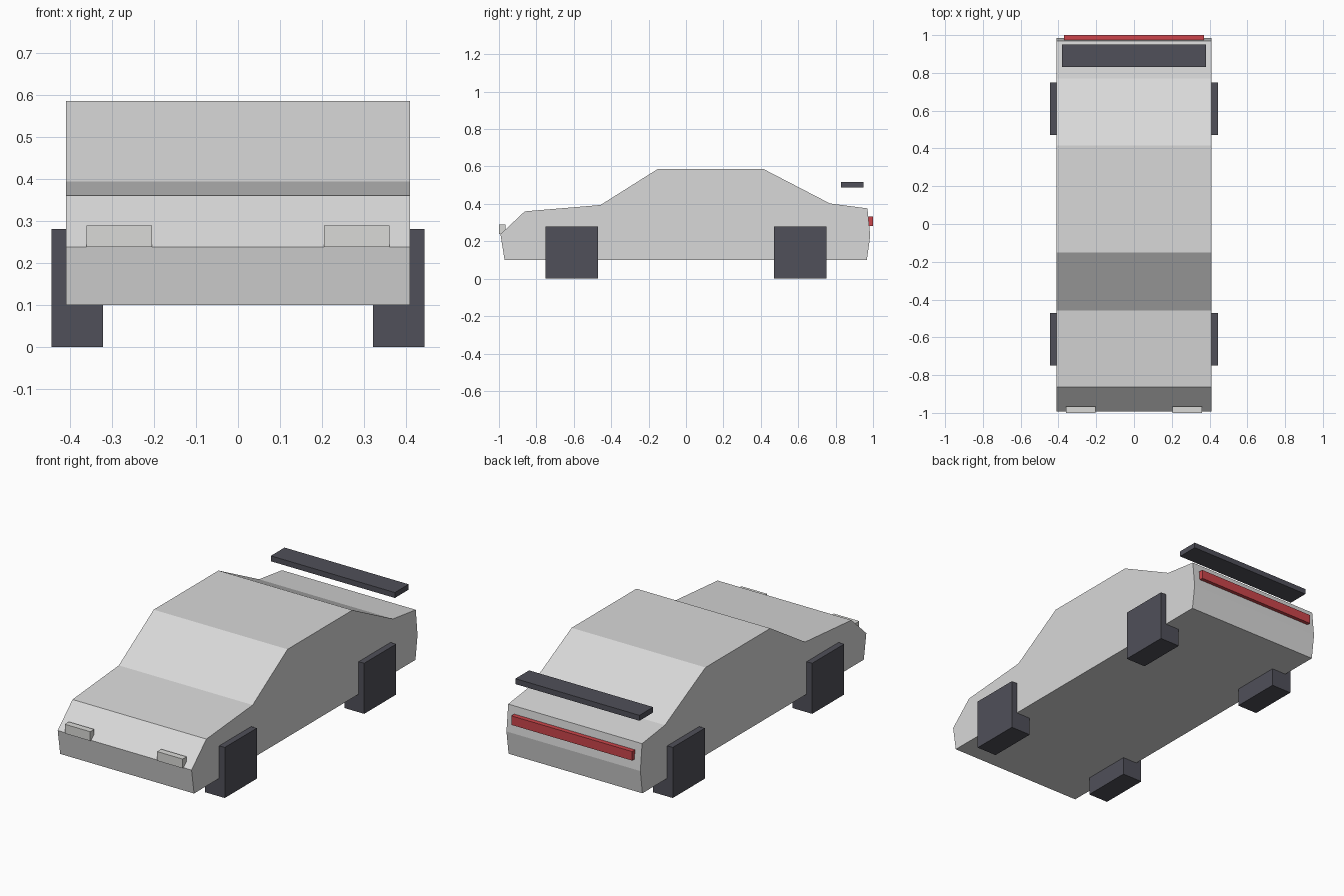
import bpy
import bmesh
from mathutils import Vector

cube = bpy.data.objects.get("Cube")
if cube:
    bpy.data.objects.remove(cube, do_unlink=True)


def material(name, r, g, b):
    mat = bpy.data.materials.new(name)
    mat.use_nodes = True
    mat.diffuse_color = (r, g, b, 1)
    mat.node_tree.nodes["Principled BSDF"].inputs["Base Color"].default_value = (r, g, b, 1)
    return mat


silver = material("silver paint", 0.69, 0.69, 0.69)
lamp = material("headlight glass", 0.70, 0.70, 0.68)
dark = material("dark rubber", 0.08, 0.08, 0.10)
red = material("tail light red", 0.60, 0.06, 0.07)


def add_object(name, bm, mat):
    bmesh.ops.recalc_face_normals(bm, faces=bm.faces)
    mesh = bpy.data.meshes.new(name)
    bm.to_mesh(mesh)
    bm.free()
    mesh.materials.append(mat)
    obj = bpy.data.objects.new(name, mesh)
    bpy.context.collection.objects.link(obj)
    return obj


def box(name, low, high, mat):
    low, high = Vector(low), Vector(high)
    bm = bmesh.new()
    bmesh.ops.create_cube(bm, size=1)
    bmesh.ops.scale(bm, vec=high - low, verts=bm.verts)
    bmesh.ops.translate(bm, vec=(low + high) / 2, verts=bm.verts)
    return add_object(name, bm, mat)


# Body: side profile (y, z) extruded across the width
half_width = 0.41
profile = [(-0.97, 0.10), (-0.992, 0.238), (-0.862, 0.36), (-0.457, 0.394),
           (-0.152, 0.586), (0.415, 0.586), (0.77, 0.402), (0.97, 0.376),
           (0.985, 0.23), (0.967, 0.10)]
bm = bmesh.new()
side = bm.faces.new([bm.verts.new((-half_width, y, z)) for y, z in profile])
extruded = bmesh.ops.extrude_face_region(bm, geom=[side], use_keep_orig=True)
new_verts = [v for v in extruded["geom"] if isinstance(v, bmesh.types.BMVert)]
bmesh.ops.translate(bm, vec=(2 * half_width, 0, 0), verts=new_verts)
add_object("body", bm, silver)

# Wheels and headlights on both sides
for label, s in (("left", 1), ("right", -1)):
    def span(a, b):
        return sorted((s * a, s * b))

    x0, x1 = span(0.322, 0.444)
    for end, y in (("front", -0.61), ("rear", 0.61)):
        box(f"{end}_{label}_wheel", (x0, y - 0.14, 0), (x1, y + 0.14, 0.28), dark)
    x0, x1 = span(0.205, 0.361)
    box(f"{label}_headlight", (x0, -1, 0.238), (x1, -0.965, 0.289), lamp)

# Rear light bar and floating spoiler
box("tail_light", (-0.37, 0.965, 0.283), (0.37, 1, 0.333), red)
box("spoiler", (-0.38, 0.83, 0.487), (0.38, 0.95, 0.517), dark)
